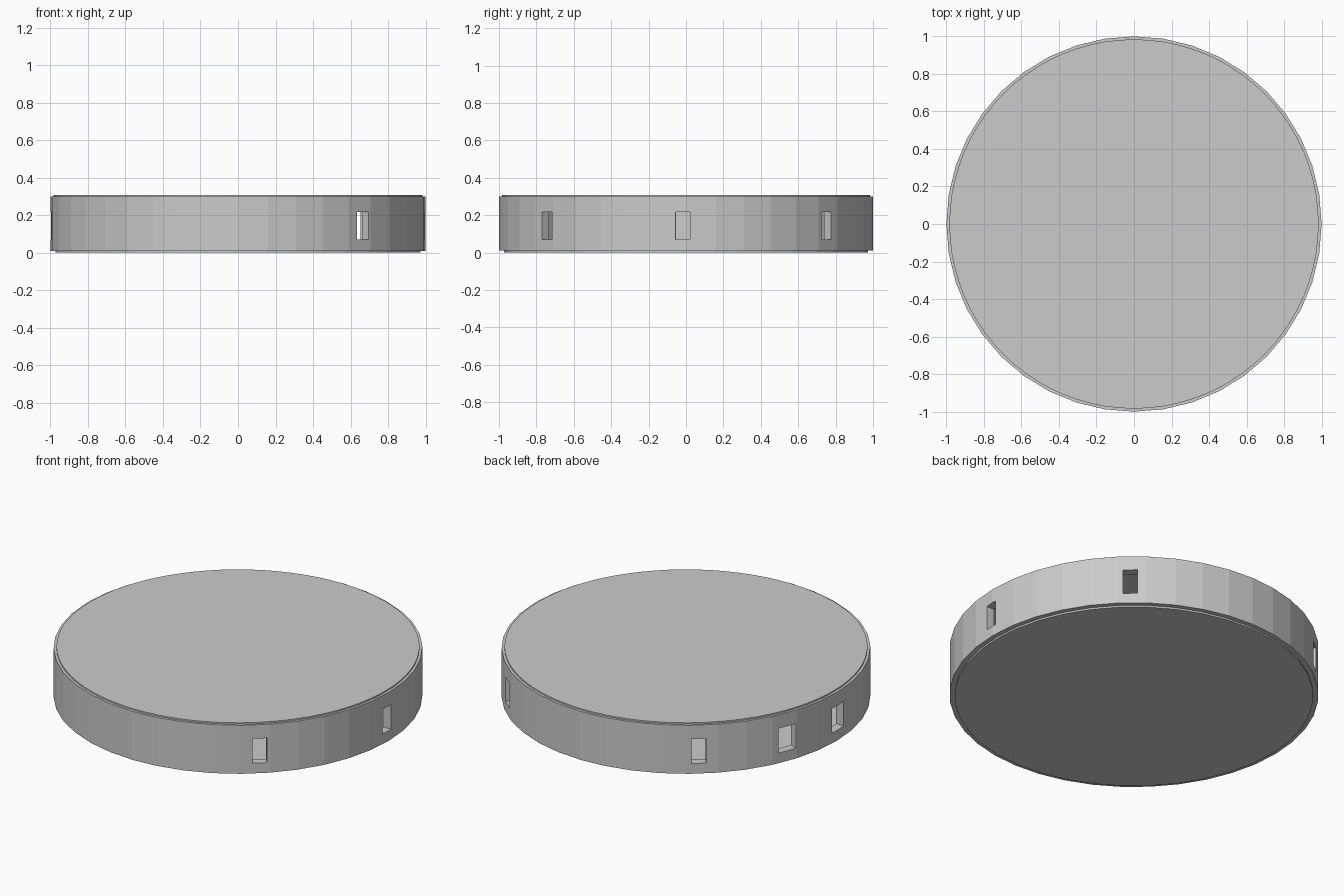
import bpy, bmesh, math

if "Cube" in bpy.data.objects:
    bpy.data.objects.remove(bpy.data.objects["Cube"])

SIDES = 40


def make_object(name, bm):
    bmesh.ops.recalc_face_normals(bm, faces=bm.faces)
    mesh = bpy.data.meshes.new(name)
    bm.to_mesh(mesh)
    bm.free()
    obj = bpy.data.objects.new(name, mesh)
    bpy.context.collection.objects.link(obj)
    return obj


def lathe(name, profile, closed, sides=SIDES):
    """Turn an (r, z) profile about z; open profiles get flat caps."""
    bm = bmesh.new()
    rings = []
    for r, z in profile:
        rings.append([bm.verts.new((r * math.cos(2 * math.pi * i / sides),
                                    r * math.sin(2 * math.pi * i / sides), z))
                      for i in range(sides)])
    pairs = list(zip(rings, rings[1:]))
    if closed:
        pairs.append((rings[-1], rings[0]))
    for a, b in pairs:
        for i in range(sides):
            j = (i + 1) % sides
            bm.faces.new((a[i], a[j], b[j], b[i]))
    if not closed:
        bm.faces.new(rings[0])
        bm.faces.new(rings[-1])
    return make_object(name, bm)


# Hollow faceted side wall
wall = lathe("side_wall", [(1, 0.01), (1, 0.30), (0.95, 0.30), (0.95, 0.01)], True)

# Slots through the wall: (angle in degrees, width)
slots = [(-48.2, 0.08), (-1, 0.075), (48.8, 0.08), (129, 0.08),
         (158.4, 0.115), (180.7, 0.115), (230, 0.08)]
bm = bmesh.new()
for deg, width in slots:
    a = math.radians(deg)
    c, s = math.cos(a), math.sin(a)
    box = bmesh.ops.create_cube(bm, size=1)["verts"]
    for v in box:
        x, y, z = v.co.x * 0.3 + 0.97, v.co.y * width, v.co.z * 0.147 + 0.144
        v.co = (x * c - y * s, x * s + y * c, z)
cutter = make_object("slot_cutters", bm)
cutter.hide_render = True
cutter.hide_viewport = True
cutter.display_type = 'WIRE'
mod = wall.modifiers.new("slots", 'BOOLEAN')
mod.operation = 'DIFFERENCE'
mod.solver = 'EXACT'
mod.object = cutter

# Base plate, slightly smaller than the wall
lathe("base_plate", [(0.972, 0), (0.972, 0.035)], False)

# Lid plate, standing just proud of the wall
lathe("lid_plate", [(0.984, 0.27), (0.984, 0.308)], False, 80)

# Inner core between base and lid
lathe("inner_core", [(0.3, 0.03), (0.3, 0.28)], False)
